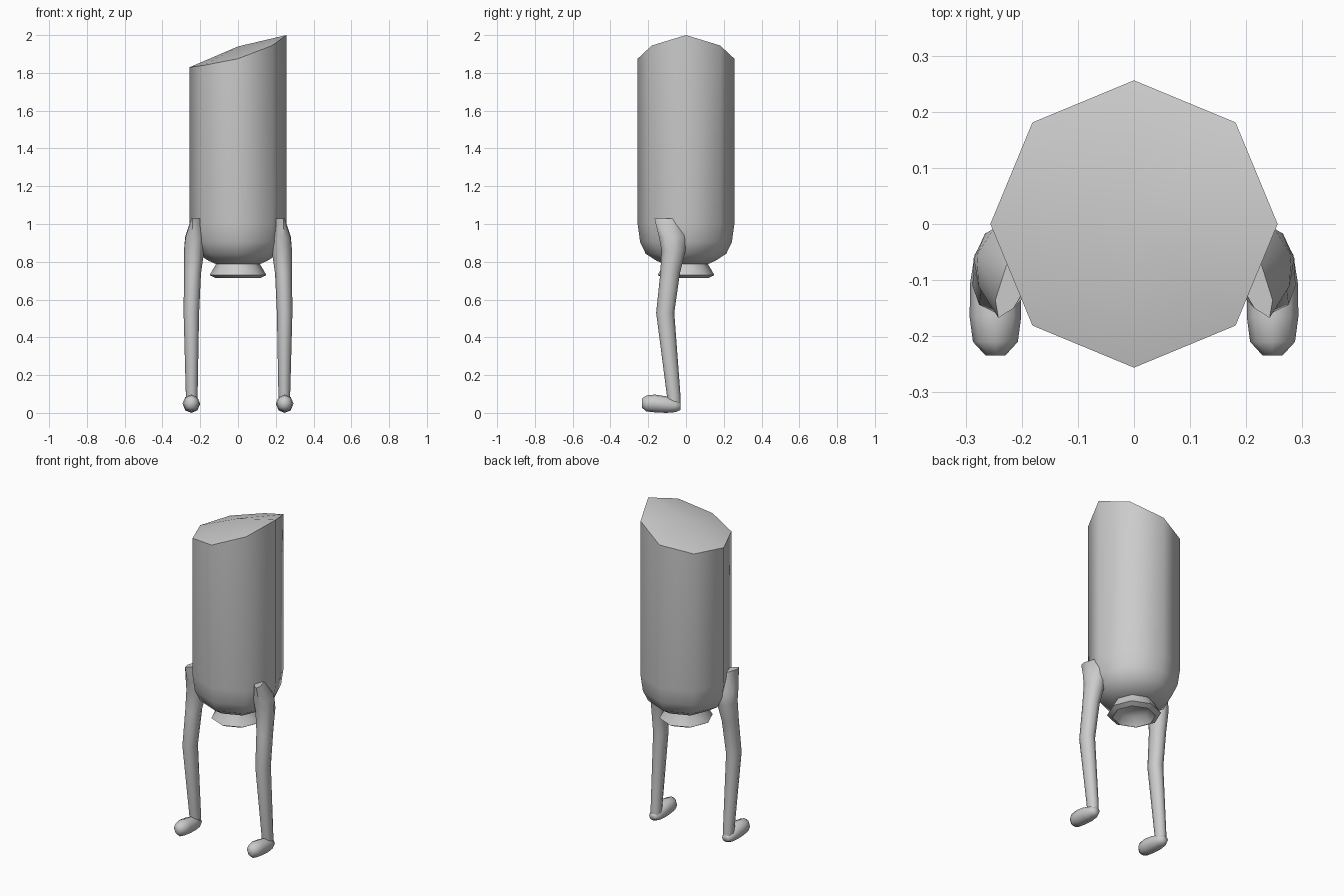
import bpy, bmesh, math

cube = bpy.data.objects.get("Cube")
if cube:
    bpy.data.objects.remove(cube, do_unlink=True)

grey = bpy.data.materials.new("light grey")
grey.use_nodes = True
GREY = (0.6, 0.6, 0.6, 1)
grey.diffuse_color = GREY
grey.node_tree.nodes["Principled BSDF"].inputs["Base Color"].default_value = GREY


def loft(name, rings, start_cap=None, end_cap=None, smooth=55):
    """Skin a row of equal-count rings; a cap is the centre point of a fan."""
    bm = bmesh.new()
    loops = [[bm.verts.new(p) for p in ring] for ring in rings]
    n = len(loops[0])
    for a, b in zip(loops, loops[1:]):
        for i in range(n):
            j = (i + 1) % n
            bm.faces.new((a[i], a[j], b[j], b[i]))
    for loop, tip in ((loops[0], start_cap), (loops[-1], end_cap)):
        if tip:
            centre = bm.verts.new(tip)
            for i in range(n):
                bm.faces.new((loop[i], loop[(i + 1) % n], centre))
        else:
            bm.faces.new(loop)
    bmesh.ops.recalc_face_normals(bm, faces=bm.faces)
    mesh = bpy.data.meshes.new(name)
    bm.to_mesh(mesh)
    bm.free()
    mesh.materials.append(grey)
    obj = bpy.data.objects.new(name, mesh)
    bpy.context.collection.objects.link(obj)
    bpy.ops.object.select_all(action='DESELECT')
    obj.select_set(True)
    bpy.context.view_layer.objects.active = obj
    bpy.ops.object.shade_smooth_by_angle(angle=math.radians(smooth))
    return obj


def ring(cx, cy, z, rx, ry, turn=0.0, n=8):
    """Horizontal ellipse, turned about z."""
    pts = []
    for i in range(n):
        a = math.tau * i / n
        x, y = rx * math.cos(a), ry * math.sin(a)
        pts.append((cx + x * math.cos(turn) - y * math.sin(turn),
                    cy + x * math.sin(turn) + y * math.cos(turn), z))
    return pts


# Body: eight-sided capsule with a slanted, slightly domed top
TOP_Z = [2.0, 1.945, 1.875, 1.84, 1.83, 1.84, 1.875, 1.945]
body = [ring(0, 0, z, r, r) for r, z in
        ((0.11, 0.785), (0.155, 0.805), (0.213, 0.842), (0.243, 0.905), (0.256, 1.0))]
body.append([(x, y, z) for (x, y, _), z in zip(ring(0, 0, 0, 0.256, 0.256), TOP_Z)])
loft("body", body, end_cap=(0, 0, 1.94))

# Spout: flared collar under the body with a hollow underside
loft("spout", [ring(0, 0, z, r, r) for r, z in
               ((0.11, 0.81), (0.118, 0.785), (0.15, 0.73), (0.12, 0.714), (0.085, 0.76))],
     end_cap=(0, 0, 0.77), smooth=70)

# Legs: centre x, y, z, radii x, y and turn of each ring, hip to ankle
LEG = [(0.205, -0.085, 1.03, 0.025, 0.09, 0.42),
       (0.224, -0.070, 0.93, 0.058, 0.075, 0.25),
       (0.232, -0.066, 0.86, 0.054, 0.064, 0.1),
       (0.241, -0.084, 0.74, 0.045, 0.052, 0),
       (0.247, -0.110, 0.53, 0.041, 0.048, 0),
       (0.245, -0.065, 0.09, 0.031, 0.036, 0),
       (0.245, -0.062, 0.04, 0.030, 0.034, 0)]

# Feet: y, half width, bottom and top of each upright ring, toe to heel
FOOT = [(-0.234, 0.018, 0.028, 0.075), (-0.210, 0.040, 0.008, 0.092),
        (-0.165, 0.046, 0.003, 0.097), (-0.105, 0.045, 0.0, 0.088),
        (-0.055, 0.037, 0.004, 0.070), (-0.028, 0.022, 0.016, 0.055)]

for side, label in ((1, "left"), (-1, "right")):
    def mirrored(rings):
        return [[(side * x, y, z) for x, y, z in r] for r in rings]
    loft(label + "_leg", mirrored([ring(*row) for row in LEG]))
    foot = []
    for y, w, low, high in FOOT:
        foot.append([(0.247 + w * math.cos(math.tau * i / 8), y,
                      (low + high) / 2 + (high - low) / 2 * math.sin(math.tau * i / 8))
                     for i in range(8)])
    loft(label + "_foot", mirrored(foot), smooth=70)
